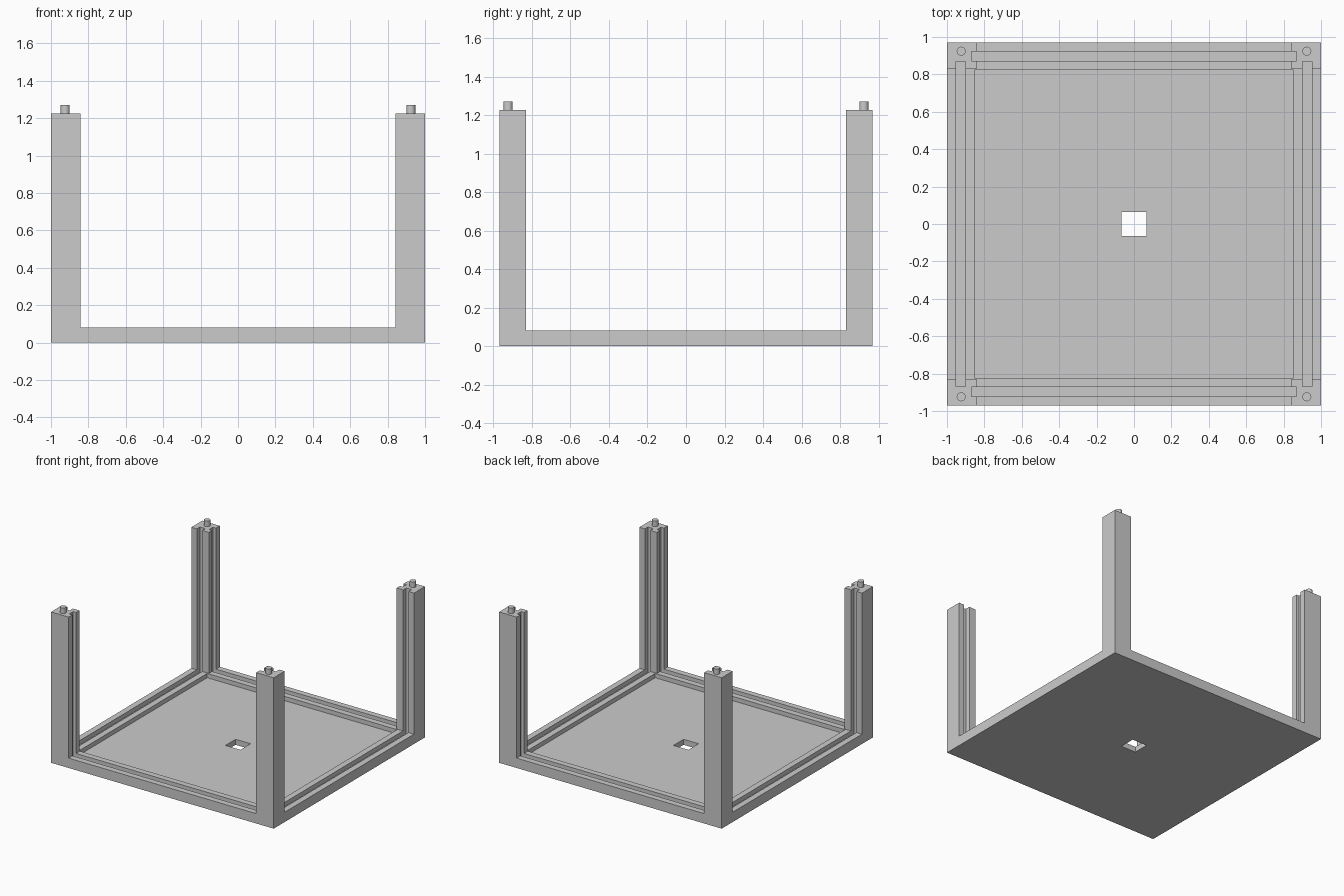
import bpy
import bmesh
import math

if "Cube" in bpy.data.objects:
    bpy.data.objects.remove(bpy.data.objects["Cube"], do_unlink=True)

HALF_X, HALF_Y = 1.0, 0.97
RIM_TOP, FLOOR, POST_TOP, PEG_TOP = 0.08, 0.045, 1.225, 1.27
WALL = 0.147            # rim thickness, split in three by the groove
STEP = WALL / 3
GROOVE_END = 0.87
CORNERS = [("front_right", -1, -1), ("front_left", 1, -1),
           ("back_right", -1, 1), ("back_left", 1, 1)]

grey = bpy.data.materials.new("plain grey")
grey.use_nodes = True
colour = (0.6, 0.6, 0.6, 1)
grey.diffuse_color = colour
grey.node_tree.nodes["Principled BSDF"].inputs["Base Color"].default_value = colour


def finish(name, bm):
    mesh = bpy.data.meshes.new(name)
    bm.to_mesh(mesh)
    bm.free()
    mesh.materials.append(grey)
    obj = bpy.data.objects.new(name, mesh)
    bpy.context.collection.objects.link(obj)
    return obj


def box(name, x, y, z):
    """Box between the (low, high) limits on each axis."""
    bm = bmesh.new()
    bmesh.ops.create_cube(bm, size=1)
    for v in bm.verts:
        v.co = [lim[0] if c < 0 else lim[1] for c, lim in zip(v.co, (x, y, z))]
    return finish(name, bm)


def span(a, b, sign):
    return tuple(sorted((a * sign, b * sign)))


def combine(target, tool, operation):
    """Apply one boolean and discard the tool."""
    mod = target.modifiers.new(tool.name, "BOOLEAN")
    mod.object, mod.operation, mod.solver = tool, operation, "EXACT"
    bpy.context.view_layer.update()
    graph = bpy.context.evaluated_depsgraph_get()
    result = bpy.data.meshes.new_from_object(target.evaluated_get(graph))
    target.modifiers.clear()
    target.data = result
    bpy.data.objects.remove(tool, do_unlink=True)


# Tray with a sunken floor
frame = box("tray_with_corner_posts", (-HALF_X, HALF_X), (-HALF_Y, HALF_Y), (0, RIM_TOP))
inner_x, inner_y = HALF_X - WALL, HALF_Y - WALL
combine(frame, box("floor_recess", (-inner_x, inner_x), (-inner_y, inner_y),
                   (FLOOR, 0.2)), "DIFFERENCE")

# Corner posts
for name, sx, sy in CORNERS:
    combine(frame, box(name + "_post", span(0.843, HALF_X, sx),
                       span(0.83, HALF_Y, sy), (0, POST_TOP)), "UNION")

# Panel grooves through the rims and up the posts
for s in (-1, 1):
    ends, height = (-GROOVE_END, GROOVE_END), (FLOOR, POST_TOP + 0.1)
    combine(frame, box("long_groove", ends,
                       span(HALF_Y - 2 * STEP, HALF_Y - STEP, s), height), "DIFFERENCE")
    combine(frame, box("side_groove", span(HALF_X - 2 * STEP, HALF_X - STEP, s),
                       ends, height), "DIFFERENCE")

# Square hole in the floor
combine(frame, box("floor_hole", (-0.067, 0.067), (-0.065, 0.065), (-0.1, 0.2)), "DIFFERENCE")

# Merge leftover coplanar splits
bm = bmesh.new()
bm.from_mesh(frame.data)
bmesh.ops.remove_doubles(bm, verts=bm.verts, dist=1e-5)
bmesh.ops.dissolve_limit(bm, angle_limit=math.radians(1), verts=bm.verts, edges=bm.edges)
bm.to_mesh(frame.data)
bm.free()

# Round pegs on the posts
for name, sx, sy in CORNERS:
    bm = bmesh.new()
    bmesh.ops.create_cone(bm, cap_ends=True, segments=24, radius1=0.024,
                          radius2=0.024, depth=PEG_TOP - POST_TOP)
    peg = finish(name + "_peg", bm)
    peg.location = (0.924 * sx, 0.924 * sy, (PEG_TOP + POST_TOP) / 2)
    bpy.ops.object.select_all(action="DESELECT")
    peg.select_set(True)
    bpy.context.view_layer.objects.active = peg
    bpy.ops.object.shade_smooth_by_angle(angle=math.radians(30))
